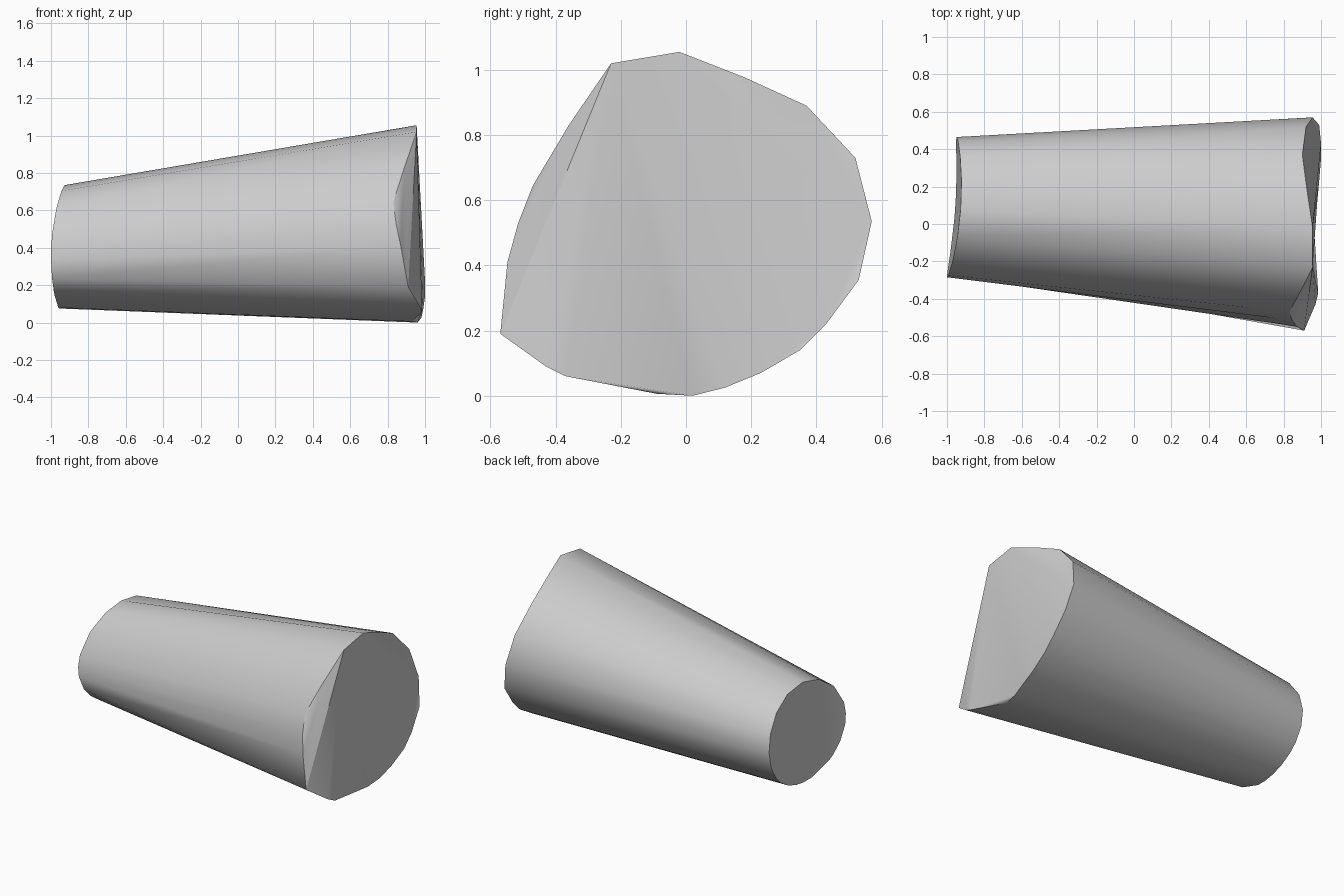
import bpy, bmesh, math

if "Cube" in bpy.data.objects:
    bpy.data.objects.remove(bpy.data.objects["Cube"])

grey = bpy.data.materials.new("light grey")
grey.use_nodes = True
colour = (0.6, 0.6, 0.6, 1)
grey.diffuse_color = colour
grey.node_tree.nodes["Principled BSDF"].inputs["Base Color"].default_value = colour

# Rim of the wide end, as x, y, z, running round from the low front corner
rim = [
    (.91, -.57, .19), (.97, -.43, .09), (.985, -.37, .06), (.93, -.09, .006),
    (.96, .02, 0), (.98, .12, .025), (.99, .23, .07), (1, .35, .14),
    (1, .43, .22), (.99, .53, .355), (.955, .57, .535), (.92, .52, .73),
    (.9, .37, .89), (.925, .18, .977), (.955, -.02, 1.055), (.955, -.23, 1.02),
    (.89, -.36, .83), (.83, -.47, .645), (.845, -.515, .53), (.87, -.548, .41),
]


def narrow_point(y, z):
    """Point on the bowed narrow end that faces the same way as a rim point."""
    angle = math.atan2(z - .53, y)
    ny = .09 + .375 * math.cos(angle)
    nz = .405 + .33 * math.sin(angle)
    return (-1 + .067 * (ny + .28) + .3 * (nz - .33) ** 2, ny, nz)


bm = bmesh.new()
wide = [bm.verts.new(p) for p in rim]
narrow = [bm.verts.new(narrow_point(y, z)) for x, y, z in rim]
count = len(rim)

# Tapered side wall
for i in range(count):
    j = (i + 1) % count
    bm.faces.new((wide[i], narrow[i], narrow[j], wide[j]))

# Narrow end, then the wide end split into its chipped corners and main face
chips = [(2, 3, 4), (10, 11, 12, 13, 14), (15, 16, 17, 18, 19, 0)]
hidden = {i for chip in chips for i in chip[1:-1]}
main = [i for i in range(count) if i not in hidden]
caps = [bm.faces.new(narrow)]
caps += [bm.faces.new([wide[i] for i in loop]) for loop in chips + [main]]

# Sharp rims round the ends and the front chip, smooth elsewhere
cap_set = set(caps)
front_chip = caps[3]
for edge in bm.edges:
    in_caps = sum(f in cap_set for f in edge.link_faces)
    edge.smooth = not (in_caps == 1 or front_chip in edge.link_faces)
bmesh.ops.recalc_face_normals(bm, faces=bm.faces)
bmesh.ops.triangulate(bm, faces=caps)
for face in bm.faces:
    face.smooth = True

mesh = bpy.data.meshes.new("tapered_block")
bm.to_mesh(mesh)
bm.free()
mesh.materials.append(grey)
block = bpy.data.objects.new("tapered_block", mesh)
bpy.context.collection.objects.link(block)
